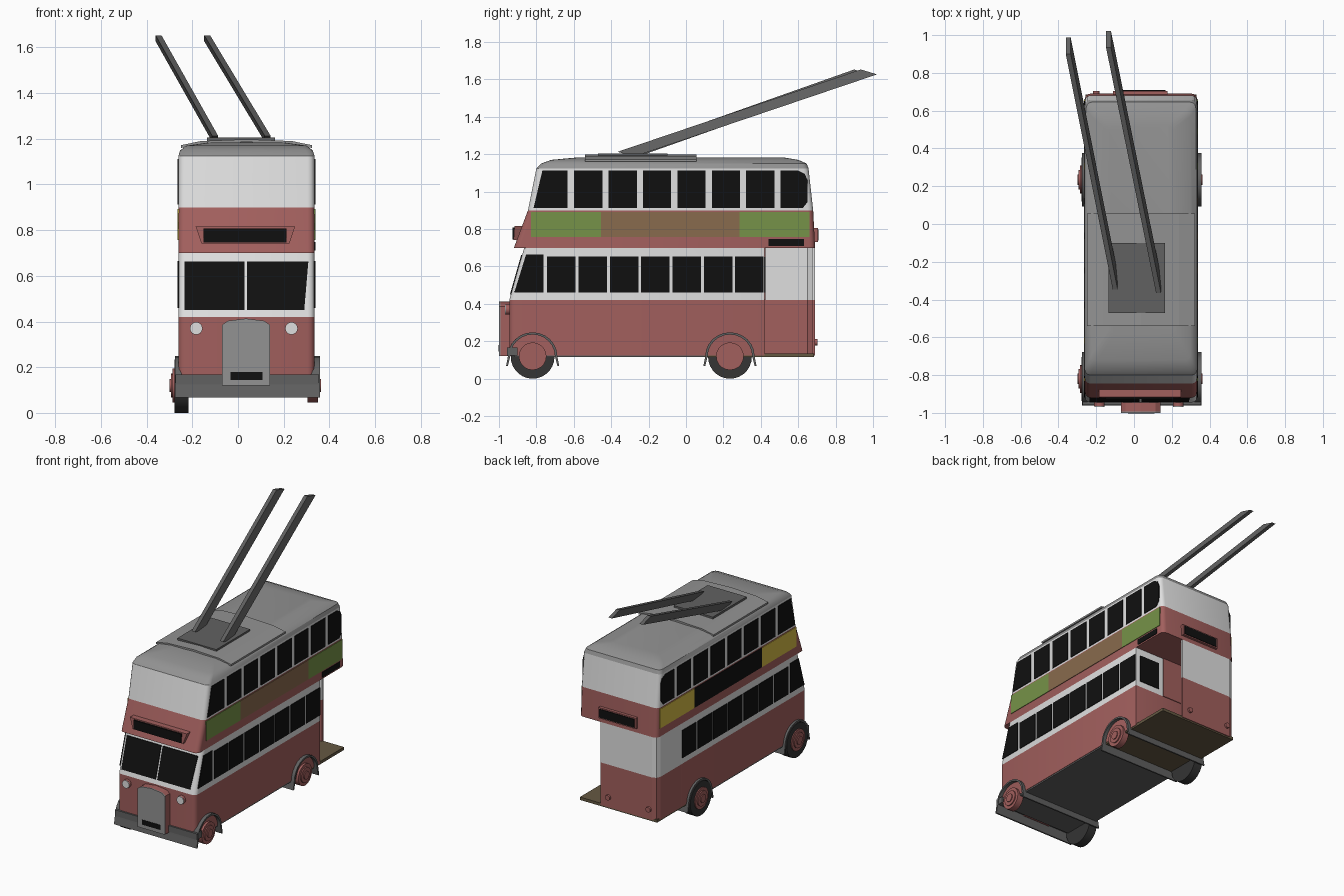
import bpy, bmesh, math
from mathutils import Vector

cube = bpy.data.objects.get("Cube")
if cube:
    bpy.data.objects.remove(cube, do_unlink=True)


def material(name, rgb):
    m = bpy.data.materials.new(name)
    m.use_nodes = True
    m.diffuse_color = (*rgb, 1)
    m.node_tree.nodes["Principled BSDF"].inputs["Base Color"].default_value = (*rgb, 1)
    return m


RED = material("dull_red", (.36, .115, .11))
WHITE = material("off_white", (.74, .74, .74))
GREY = material("roof_grey", (.29, .29, .29))
DARK = material("dark_grey", (.12, .12, .12))
TYRE = material("tyre_grey", (.035, .035, .035))
BLACK = material("glass_black", (.005, .005, .005))
GREEN = material("panel_green", (.18, .29, .065))
BROWN = material("panel_brown", (.25, .145, .075))
YELLOW = material("panel_yellow", (.66, .49, .06))
OLIVE = material("floor_olive", (.13, .10, .055))

CX, HW = .037, .298          # body centre line and half width
LEFT, RIGHT = CX + HW, CX - HW


def finish(name, bm, mat, smooth=False):
    bmesh.ops.recalc_face_normals(bm, faces=bm.faces)
    me = bpy.data.meshes.new(name)
    bm.to_mesh(me)
    bm.free()
    ob = bpy.data.objects.new(name, me)
    bpy.context.collection.objects.link(ob)
    me.materials.append(mat)
    if smooth:
        bpy.ops.object.select_all(action='DESELECT')
        ob.select_set(True)
        bpy.context.view_layer.objects.active = ob
        bpy.ops.object.shade_smooth_by_angle(angle=math.radians(35))
    return ob


def prism(name, pts, vec, mat, smooth=False):
    """Sweep a flat outline along a vector."""
    bm = bmesh.new()
    a = [bm.verts.new(p) for p in pts]
    b = [bm.verts.new(Vector(p) + Vector(vec)) for p in pts]
    n = len(a)
    bm.faces.new(a)
    bm.faces.new(b)
    for i in range(n):
        bm.faces.new((a[i], a[(i + 1) % n], b[(i + 1) % n], b[i]))
    return finish(name, bm, mat, smooth)


def box(name, x, y, z, mat):
    pts = [(x[0], y[0], z[0]), (x[1], y[0], z[0]), (x[1], y[1], z[0]), (x[0], y[1], z[0])]
    return prism(name, pts, (0, 0, z[1] - z[0]), mat)


def disc(name, c, r, vec, mat, n=20):
    """Cylinder along x or y."""
    pts = []
    for i in range(n):
        u, w = r * math.cos(math.tau * i / n), r * math.sin(math.tau * i / n)
        pts.append((c[0], c[1] + u, c[2] + w) if vec[0] else (c[0] + u, c[1], c[2] + w))
    return prism(name, pts, vec, mat, True)


def loft(name, levels, mat, rf=.03, rr=.03):
    """Stack rounded rectangles given as (z, front y, back y, half width)."""
    bm = bmesh.new()
    rings = []
    for z, y0, y1, hw in levels:
        ring = []
        for k, (sx, y, r) in enumerate([(1, y1, rr), (-1, y1, rr), (-1, y0, rf), (1, y0, rf)]):
            oy = y - r if k < 2 else y + r
            for s in range(4):
                a = math.radians(90 * k + 30 * s)
                ring.append(bm.verts.new((CX + sx * (hw - r) + r * math.cos(a),
                                          oy + r * math.sin(a), z)))
        rings.append(ring)
    n = len(rings[0])
    for a, b in zip(rings, rings[1:]):
        for i in range(n):
            bm.faces.new((a[i], a[(i + 1) % n], b[(i + 1) % n], b[i]))
    bm.faces.new(rings[0])
    bm.faces.new(rings[-1])
    bmesh.ops.remove_doubles(bm, verts=bm.verts, dist=.0001)
    return finish(name, bm, mat, True)


# Lower deck, upper deck and roof
loft("lower_deck_panel", [(.125, -.945, .42, HW), (.42, -.945, .42, HW)], RED, rr=.001)
loft("lower_deck_band", [(.42, -.945, .42, HW), (.70, -.865, .42, HW)], WHITE, rr=.001)
loft("upper_deck_panel", [(.70, -.92, .69, HW), (.90, -.845, .68, HW)], RED)
loft("upper_deck_band", [(.90, -.845, .68, HW), (1.125, -.80, .655, HW)], WHITE)
loft("roof", [(1.125, -.80, .655, HW), (1.15, -.775, .645, .29), (1.17, -.72, .60, .262),
              (1.183, -.58, .52, .17)], GREY)

# Open rear platform: far side wall and part of the back wall
T = .016
corner = [(RIGHT, .42), (RIGHT, .65), (RIGHT + .012, .678), (RIGHT + .04, .69), (.17, .69),
          (.17, .69 - T), (RIGHT + .04, .69 - T), (RIGHT + T, .65), (RIGHT + T, .42)]
for name, z0, z1, mat in [("rear_wall_panel", .125, .42, RED), ("rear_wall_band", .42, .70, WHITE)]:
    prism(name, [(x, y, z0) for x, y in corner], (0, 0, z1 - z0), mat)
box("platform_floor", (RIGHT + .003, LEFT - .003), (.1, .685), (.115, .135), OLIVE)
box("chassis_floor", (RIGHT + .003, LEFT - .003), (-.92, .1), (.115, .13), DARK)
box("partition_window", (.145, .30), (.418, .425), (.46, .65), BLACK)
box("stair_panel", (RIGHT + T, .11), (.418, .425), (.42, .70), RED)


# Side windows and advert panels
def side_plate(name, s, yz, mat):
    x = LEFT if s > 0 else RIGHT
    prism(name, [(x - s * .002, y, z) for y, z in yz], (s * .006, 0, 0), mat)


def rect(y0, y1, z0, z1):
    return [(y0, z0), (y1, z0), (y1, z1), (y0, z1)]


for s, side in ((1, "left"), (-1, "right")):
    for i in range(8):
        y = -.782 + .184 * i
        shape = rect(y, y + .151, .913, 1.112)
        if i == 0:
            shape = [(-.815, .913), (y + .149, .913), (y + .149, 1.112), (-.768, 1.112)]
        if i == 7:
            shape = [(y, .913), (.625, .913), (.65, .945), (.65, 1.06), (.635, 1.095),
                     (.60, 1.112), (y, 1.112)]
        side_plate(f"{side}_upper_window_{i + 1}", s, shape, BLACK)
        y = -.91 + .1675 * i
        shape = rect(y, y + .153, .46, .652)
        if i == 0:
            shape = [(-.918, .46), (-.763, .46), (-.763, .665), (-.855, .665)]
        side_plate(f"{side}_lower_window_{i + 1}", s, shape, BLACK)
    end, mid = (GREEN, BROWN) if s > 0 else (YELLOW, BLACK)
    side_plate(f"{side}_front_advert", s, rect(-.83, -.455, .758, .892), end)
    side_plate(f"{side}_middle_advert", s, rect(-.455, .285, .758, .892), mid)
    side_plate(f"{side}_rear_advert", s, rect(.285, .66, .758, .892), end)
side_plate("side_route_sign", 1, rect(.44, .63, .71, .748), BLACK)


# Windscreen on the raked front
def rake(z):
    return -.943 + (z - .42) / .28 * .08


for name, xz in [("right_windscreen", [(-.235, .45), (.028, .45), (.028, .662), (-.235, .662)]),
                 ("left_windscreen", [(.04, .45), (.29, .45), (.308, .662), (.04, .662)])]:
    prism(name, [(x, rake(z), z) for x, z in xz], (0, -.007, 0), BLACK)

# Route signs front and back
prism("front_sign_box", [(-.16, -.922, .742), (.225, -.922, .742), (.25, -.917, .815),
                         (-.185, -.917, .815)], (0, .07, 0), RED)
box("front_sign", (-.15, .213), (-.927, -.918), (.745, .808), BLACK)
box("rear_sign_box", (-.11, .178), (.66, .705), (.73, .805), RED)
box("rear_sign", (-.10, .168), (.70, .709), (.738, .797), BLACK)

# Radiator with an arched top
arch = [(-.07, .12), (.14, .12), (.14, .385), (.115, .403), (.035, .413), (-.045, .403), (-.07, .385)]
prism("radiator_shell", [(x, -.992, z) for x, z in arch], (0, .06, 0), RED)
prism("radiator_front", [(x, -1.0, z) for x, z in arch], (0, .008, 0), GREY)
box("number_plate", (-.033, .108), (-1.002, -.998), (.145, .179), BLACK)

# Lamps
for x in (-.183, .234):
    disc("headlight_housing", (x, -.963, .37), .028, (0, .025, 0), RED, 14)
    disc("headlight_lens", (x, -.968, .37), .027, (0, .005, 0), WHITE, 14)
for x in (-.20, .11):
    disc("tail_lamp", (x, .685, .195), .018, (0, .018, 0), RED, 12)

# Fenders span the whole width; tyres on the right, bare hubs on the left
box("front_valance", (RIGHT - .012, LEFT + .02), (-.957, -.90), (.125, .167), DARK)
for y, pos in ((-.82, "front"), (.235, "rear")):
    zc = .12
    angles = [math.radians(a) for a in range(0, 181, 15)]
    outer = [(y + .132 * math.cos(a), zc + .128 * math.sin(a)) for a in angles]
    inner = [(y + .119 * math.cos(a), zc + .116 * math.sin(a)) for a in reversed(angles)]
    prof = [(y + .142, .068)] + outer + [(y - .142, .068), (y - .132, .068)] + inner + [(y + .132, .068)]
    prism(f"{pos}_fender", [(RIGHT - .015, a, b) for a, b in prof],
          (LEFT - RIGHT + .038, 0, 0), DARK, True)
    disc(f"{pos}_right_tyre", (RIGHT - .018, y, .117), .117, (.062, 0, 0), TYRE, 28)
    for s, x, side in ((1, LEFT - .03, "left"), (-1, RIGHT + .02, "right")):
        for part, r, d in (("wheel", .074, .045), ("rim", .052, .052), ("hub", .028, .058)):
            disc(f"{pos}_{side}_{part}", (x, y, .12), r, (s * d, 0, 0), RED)

# Raised roof gantry and its base plate
top = [(-.287, 1.172), (-.2, 1.19), (0, 1.198), (.2, 1.19), (.287, 1.172)]
prof = top + [(x, z - .012) for x, z in reversed(top)]
prism("roof_gantry", [(CX + x, -.54, z) for x, z in prof], (0, .595, 0), GREY)
box("pole_base", (-.135, .163), (-.47, -.10), (1.18, 1.205), DARK)

# Trolley poles with level-cut ends
for side, a, b in (("right", (-.10, -.30, 1.195), (-.348, .945, 1.635)),
                   ("left", (.13, -.32, 1.195), (-.135, .98, 1.635))):
    a, b = Vector(a), Vector(b)
    sect = [(-.013, -.06, .018), (.013, -.06, .018), (.013, .055, -.008), (-.013, .055, -.008)]
    scale = Vector((1, .38, 1))
    foot = [a + Vector((x, y * scale.y * 2, z)) for x, y, z in sect]
    prism(f"{side}_trolley_pole", foot, b - a, DARK)
